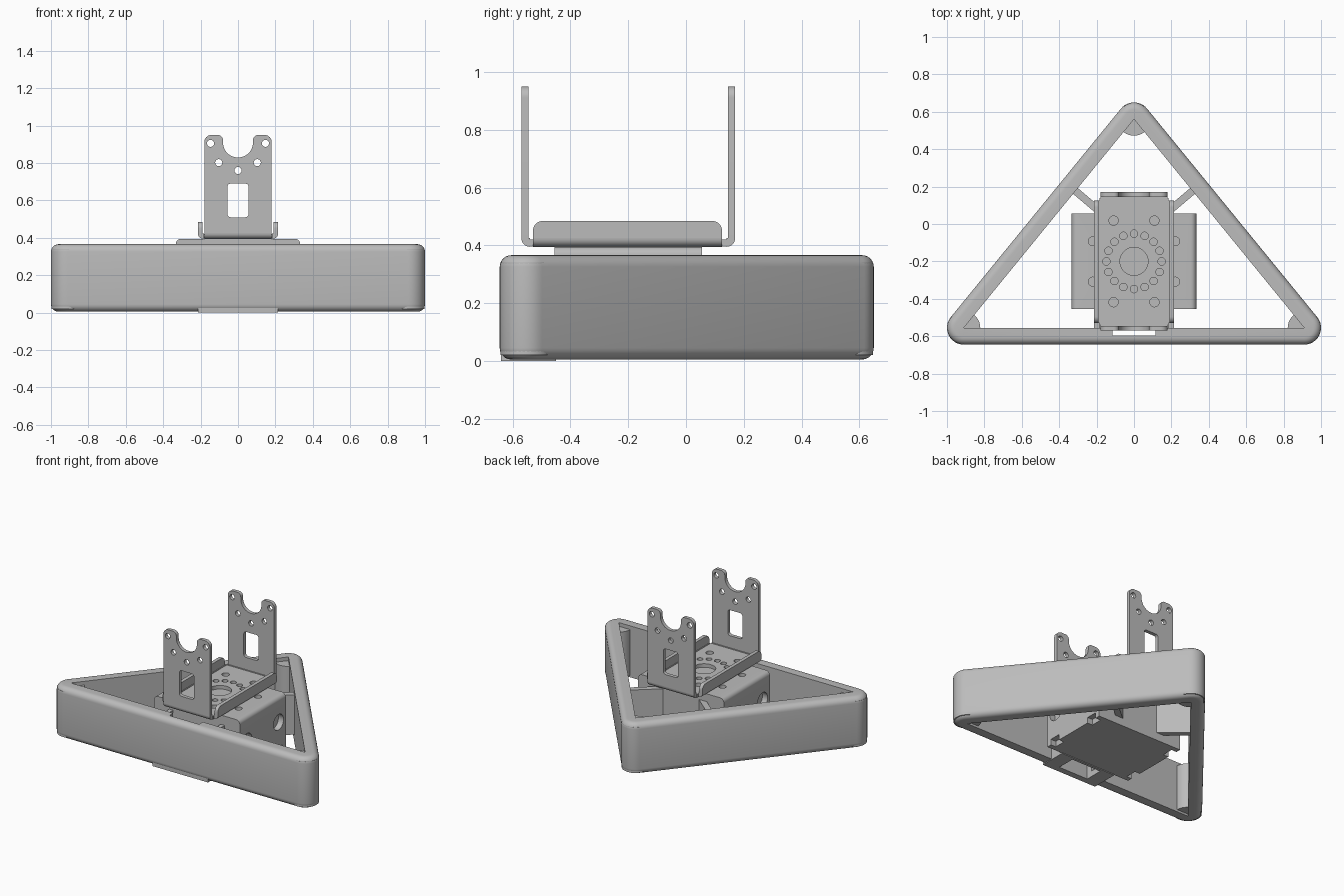
import bpy, bmesh, math
from mathutils import Vector, Matrix

if "Cube" in bpy.data.objects:
    bpy.data.objects.remove(bpy.data.objects["Cube"], do_unlink=True)

grey = bpy.data.materials.new("plain_grey")
grey.use_nodes = True
grey.diffuse_color = (0.5, 0.5, 0.5, 1)
grey.node_tree.nodes["Principled BSDF"].inputs["Base Color"].default_value = (0.5, 0.5, 0.5, 1)

FLAT = Matrix.Identity(4)                                    # outline in x, y
FRONT = Matrix.Rotation(math.pi / 2, 4, 'X')                 # outline in x, z
SIDE = Matrix.Rotation(math.pi / 2, 4, 'Z') @ FRONT          # outline in y, z


def finish(obj):
    obj.data.materials.clear()
    obj.data.materials.append(grey)
    bpy.ops.object.select_all(action='DESELECT')
    obj.select_set(True)
    bpy.context.view_layer.objects.active = obj
    bpy.ops.object.shade_smooth_by_angle(angle=math.radians(35))
    return obj


def from_bmesh(name, bm):
    bmesh.ops.recalc_face_normals(bm, faces=bm.faces)
    mesh = bpy.data.meshes.new(name)
    bm.to_mesh(mesh)
    bm.free()
    obj = bpy.data.objects.new(name, mesh)
    bpy.context.collection.objects.link(obj)
    return finish(obj)


def rounded(corners, steps=8):
    """Outline with a fillet radius at each (x, y, radius) corner."""
    out = []
    n = len(corners)
    for i, (x, y, r) in enumerate(corners):
        p = Vector((x, y))
        if r == 0:
            out.append(p)
            continue
        u = (Vector(corners[i - 1][:2]) - p).normalized()
        v = (Vector(corners[(i + 1) % n][:2]) - p).normalized()
        half = u.angle(v) / 2
        c = p + (u + v).normalized() * (r / math.sin(half))
        a = (p + u * (r / math.tan(half)) - c).normalized()
        b = (p + v * (r / math.tan(half)) - c).normalized()
        out += [c + a.slerp(b, k / steps) * r for k in range(steps + 1)]
    return out


def rect(x0, x1, y0, y1, r=0):
    return rounded([(x0, y0, r), (x1, y0, r), (x1, y1, r), (x0, y1, r)])


def circle(x, y, r, n=20):
    return [Vector((x + r * math.cos(k * math.tau / n), y + r * math.sin(k * math.tau / n)))
            for k in range(n)]


def plate(name, outline, holes, thickness, centre, turn=FLAT):
    """Flat sheet with holes, extruded about its centre plane."""
    cu = bpy.data.curves.new(name, 'CURVE')
    cu.dimensions = '2D'
    cu.fill_mode = 'BOTH'
    cu.extrude = thickness / 2
    for loop in [outline] + holes:
        sp = cu.splines.new('POLY')
        sp.points.add(len(loop) - 1)
        for pt, co in zip(sp.points, loop):
            pt.co = (co.x, co.y, 0, 1)
        sp.use_cyclic_u = True
    tmp = bpy.data.objects.new(name + "_curve", cu)
    bpy.context.collection.objects.link(tmp)
    bpy.context.view_layer.update()
    mesh = bpy.data.meshes.new_from_object(tmp.evaluated_get(bpy.context.evaluated_depsgraph_get()))
    bpy.data.objects.remove(tmp, do_unlink=True)
    bm = bmesh.new()
    bm.from_mesh(mesh)
    bmesh.ops.remove_doubles(bm, verts=bm.verts, dist=1e-5)
    bm.transform(Matrix.Translation(centre) @ turn)
    return from_bmesh(name, bm)


# Triangular frame: rounded outside, sharp inside with a slot in the front wall
CORNERS = [Vector((0, .56)), Vector((-.91, -.555)), Vector((.91, -.555))]
WALL, FILLET, LOW, HIGH = .09, .04, .005, .366


def outer_loop(r):
    pts = []
    for i, c in enumerate(CORNERS):
        d_in = (c - CORNERS[i - 1]).normalized()
        d_out = (CORNERS[(i + 1) % 3] - c).normalized()
        a, b = Vector((d_in.y, -d_in.x)), Vector((d_out.y, -d_out.x))
        pts += [c + a.slerp(b, k / 12) * r for k in range(13)]
    return pts


bm = bmesh.new()


def ring(points, z):
    return [bm.verts.new((p.x, p.y, z)) for p in points]


def skin(lower, upper):
    n = len(lower)
    for k in range(n):
        bm.faces.new((lower[k], lower[(k + 1) % n], upper[(k + 1) % n], upper[k]))


profile = []
for k in range(7):
    t = k / 6 * math.pi / 2
    profile.append((WALL - FILLET + FILLET * math.sin(t), LOW + FILLET - FILLET * math.cos(t)))
profile += [(r, LOW + HIGH - z) for r, z in reversed(profile)]
rings = [ring(outer_loop(r), z) for r, z in profile]
for a, b in zip(rings, rings[1:]):
    skin(a, b)
slot = [Vector(p) for p in ((-.115, -.555), (-.115, -.597), (.115, -.597), (.115, -.555))]
inside = CORNERS[:2] + slot + CORNERS[2:]
inner = [ring(inside, LOW), ring(inside, HIGH)]
skin(*inner)
bm.edges.ensure_lookup_table()
for outer, inn in ((rings[0], inner[0]), (rings[-1], inner[1])):
    edges = []
    for loop in (outer, inn):
        edges += [bm.edges.get((loop[k - 1], loop[k])) for k in range(len(loop))]
    bmesh.ops.triangle_fill(bm, edges=edges, use_beauty=True)
from_bmesh("triangle_frame", bm)

# Round bosses inside the three corners
for label, c in zip(("back", "right", "left"), CORNERS):
    plate(label + "_corner_boss", circle(c.x, c.y, WALL - .002, 40), [], .32, (0, 0, .18))

# Central housing with softened long edges
housing = plate("housing", rounded([(-.333, .005, 0), (.333, .005, 0), (.333, .395, .03), (-.333, .395, .03)]),
                [], .51, (0, -.2, 0), FRONT)

# Cutters for the side ports, screw holes and lower notches
bm = bmesh.new()
for sx in (-1, 1):
    for sy in (-1, 1):
        bmesh.ops.create_cone(bm, cap_ends=True, segments=28, radius1=.055, radius2=.055, depth=.08,
                              matrix=Matrix.Translation((sx * .333, -.2 + sy * .175, .22)) @ Matrix.Rotation(math.pi / 2, 4, 'Y'))
        bmesh.ops.create_cone(bm, cap_ends=True, segments=20, radius1=.024, radius2=.024, depth=.1,
                              matrix=Matrix.Translation((sx * .22, -.2 + sy * .108, .395)))
        bmesh.ops.create_cube(bm, size=.08, matrix=Matrix.Translation((sx * .333, -.2 + sy * .18, .005)))
cutter = from_bmesh("housing_cutter", bm)
cutter.hide_render = True
mod = housing.modifiers.new("openings", 'BOOLEAN')
mod.operation = 'DIFFERENCE'
mod.solver = 'EXACT'
mod.object = cutter
bpy.context.view_layer.objects.active = housing
bpy.ops.object.modifier_apply(modifier="openings")
bpy.data.objects.remove(cutter, do_unlink=True)
finish(housing)

# Front connector joining the housing to the frame
plate("front_connector", rect(-.215, .215, -.64, -.45), [rect(-.115, .115, -.597, -.47)], .04, (0, 0, .02))
for s, label in ((-1, "right"), (1, "left")):
    plate(label + "_connector_cheek", rect(s * .2 - .015, s * .2 + .015, -.56, -.45), [], .32, (0, 0, .17))
    # Diagonal struts at the back
    a, b = Vector((s * .335, .195)), Vector((s * .14, .03))
    side = Vector((a.y - b.y, b.x - a.x)).normalized() * .02
    plate(label + "_back_strut", [a + side, b + side, b - side, a - side], [], .28, (0, 0, .2))

# Bracket base with its hole pattern
MID, T, Z = -.2, .025, .425
holes = [circle(0, MID, .075, 36)]
holes += [circle(.148 * math.cos(k * math.pi / 8), MID + .148 * math.sin(k * math.pi / 8), .02) for k in range(16)]
holes += [circle(sx * .109, MID + sy * .218, .025) for sx in (-1, 1) for sy in (-1, 1)]
plate("bracket_base", rect(-.185, .185, -.54, .14), holes, T, (0, 0, .4085))


def bend(sign, at):
    """Quarter-round section of a sheet bend."""
    return [Vector((at, Z))] + [Vector((at + sign * .03 * math.sin(k * math.pi / 16), Z - .03 * math.cos(k * math.pi / 16)))
                                for k in range(9)]


# Low side flanges
for s, label in ((-1, "right"), (1, "left")):
    plate(label + "_flange", rounded([(-.53, Z, 0), (.125, Z, 0), (.125, .485, .035), (-.53, .485, .035)]),
          [], T, (s * .2025, 0, 0), SIDE)
    plate(label + "_flange_bend", bend(s, s * .185), [], .655, (0, -.2025, 0), FRONT)

# Tall arms with a U notch, window and screw holes
half = [(.18, Z, 0), (.18, .95, .038), (.08, .95, .028), (.08, .83, .079)]
arm = rounded(half + [(-x, z, r) for x, z, r in reversed(half)], 12)
arm_holes = [rect(-.057, .057, .51, .69, .018), circle(0, .76, .019)]
for s in (-1, 1):
    arm_holes += [circle(s * .147, .905, .019), circle(s * .103, .802, .019)]
for s, label, edge in ((-1, "front", -.54), (1, "back", .14)):
    plate(label + "_arm", arm, arm_holes, T, (0, edge + s * .0175, 0), FRONT)
    plate(label + "_arm_bend", bend(s, edge), [], .36, (0, 0, 0), SIDE)
